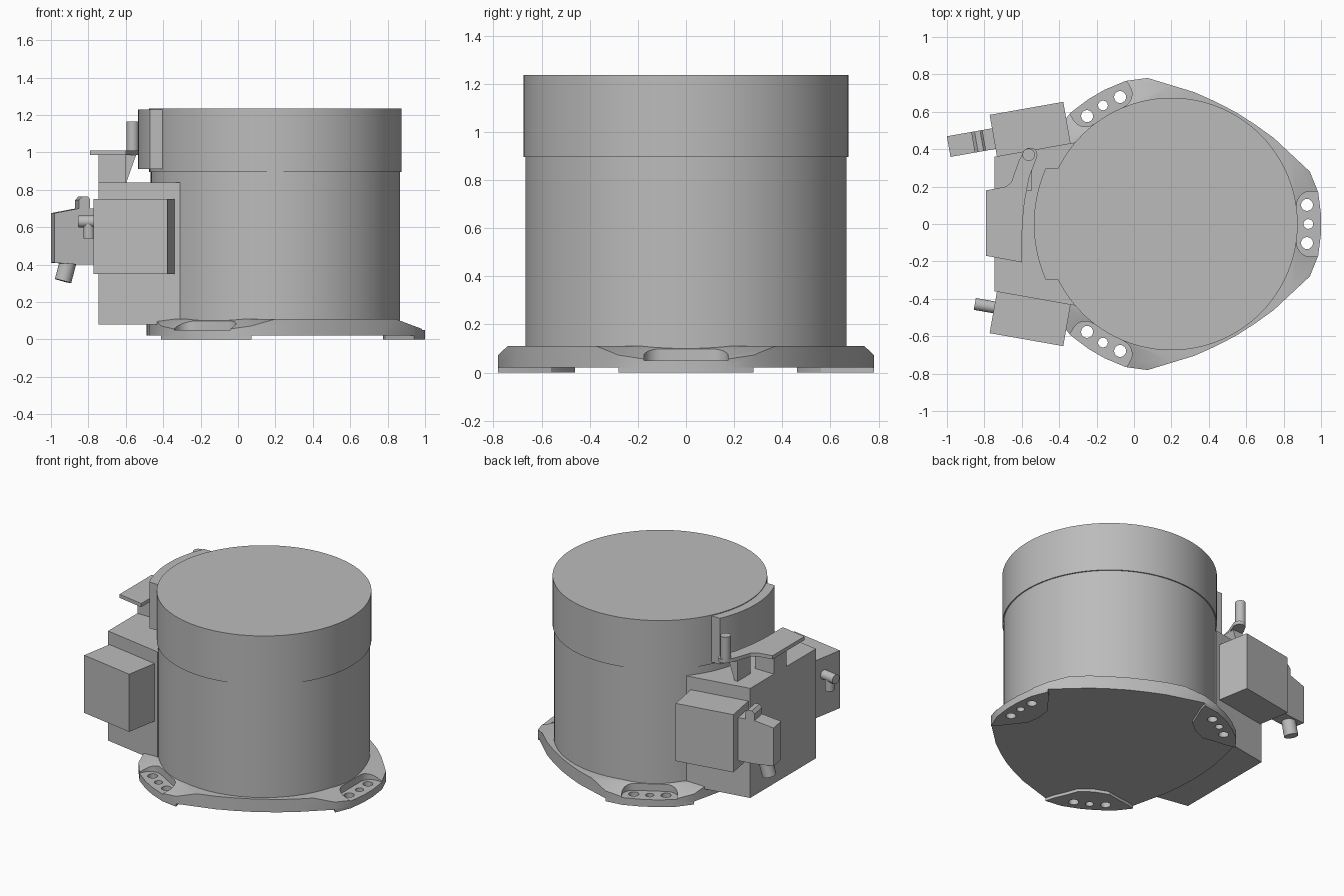
import bpy, bmesh
from math import radians, cos, sin
from mathutils import Matrix, Vector

cube = bpy.data.objects.get("Cube")
if cube:
    bpy.data.objects.remove(cube, do_unlink=True)

grey = bpy.data.materials.new("plain grey")
grey.use_nodes = True
colour = (0.5, 0.5, 0.5, 1)
grey.diffuse_color = colour
grey.node_tree.nodes["Principled BSDF"].inputs["Base Color"].default_value = colour

UPRIGHT = Matrix.Rotation(radians(90), 4, 'X')   # draws a profile in x and z


def move(x, y=0, z=0):
    return Matrix.Translation((x, y, z))


def turn(deg):
    return Matrix.Rotation(radians(deg), 4, 'Z')


def arc(cx, cy, r, a0, a1, n):
    angles = [radians(a0 + (a1 - a0) * i / n) for i in range(n + 1)]
    return [(cx + r * cos(a), cy + r * sin(a)) for a in angles]


def prism(name, pts, low, high, place=Matrix()):
    """Extrude an outline between two heights."""
    bm = bmesh.new()
    bottom = [bm.verts.new(place @ Vector((x, y, low))) for x, y in pts]
    top = [bm.verts.new(place @ Vector((x, y, high))) for x, y in pts]
    bm.faces.new(bottom)
    bm.faces.new(top)
    for i in range(len(pts)):
        j = (i + 1) % len(pts)
        bm.faces.new((bottom[i], bottom[j], top[j], top[i]))
    bmesh.ops.recalc_face_normals(bm, faces=bm.faces)
    mesh = bpy.data.meshes.new(name)
    bm.to_mesh(mesh)
    bm.free()
    mesh.materials.append(grey)
    obj = bpy.data.objects.new(name, mesh)
    bpy.context.collection.objects.link(obj)
    return obj


def rect(x0, x1, y0, y1):
    return [(x0, y0), (x1, y0), (x1, y1), (x0, y1)]


def disc(r, n=32):
    return arc(0, 0, r, 0, 360 - 360 / n, n - 1)


def rod(name, start, end, r, place=Matrix()):
    start, end = Vector(start), Vector(end)
    aim = (end - start).to_track_quat('Z', 'Y').to_matrix().to_4x4()
    return prism(name, disc(r), 0, (end - start).length,
                 place @ Matrix.Translation(start) @ aim)


def cut(obj, cutter):
    mod = obj.modifiers.new("cut", 'BOOLEAN')
    mod.operation, mod.solver, mod.object = 'DIFFERENCE', 'EXACT', cutter
    bpy.context.view_layer.objects.active = obj
    bpy.ops.object.modifier_apply(modifier=mod.name)
    bpy.data.objects.remove(cutter, do_unlink=True)


# Main drum and its wider cap
axis = move(0.2)
prism("drum", disc(0.667, 96), 0.09, 0.897, axis)
prism("cap", disc(0.675, 96), 0.895, 1.235, axis)

# Curved guard on the cap
prism("cap_guard", arc(0.2, 0, 0.735, 155.9, 204.1, 24) + [(-0.35, -0.3), (-0.35, 0.3)],
      0.91, 1.23)

# Three-lobed base plate with sloped feet, pockets, pads and bolt holes
lobe = [(0.74, -0.28), (0.785, -0.17), (0.8, -0.05), (0.8, 0.05), (0.785, 0.17), (0.74, 0.28)]
lobe += [(r * cos(radians(a)), r * sin(radians(a)))
         for a, r in ((40, 0.715), (50, 0.695), (60, 0.69), (70, 0.695), (80, 0.715))]
outline = []
for k in range(3):
    outline += [(turn(120 * k) @ Vector((x, y, 0))).xy[:] for x, y in lobe]
base = prism("base_plate", outline, 0.02, 0.11, axis)

slope = [(0.6, 0.125), (0.85, 0.031), (0.85, 0.2), (0.6, 0.2)]
pocket = ([(0.9, 0.175)] + arc(0.745, 0.1, 0.075, 90, 180, 8)
          + arc(0.745, -0.1, 0.075, 180, 270, 8) + [(0.9, -0.175)])
pad_shape = lobe[:6] + [(0.7, 0.24), (0.64, 0.16), (0.59, 0.1), (0.575, 0),
                        (0.59, -0.1), (0.64, -0.16), (0.7, -0.24)]
for k in range(3):
    place = axis @ turn(120 * k)
    cut(base, prism("slope_cutter", slope, -0.5, 0.5, place @ UPRIGHT))
    cut(base, prism("pocket_cutter", pocket, 0.05, 0.2, place))
    pad = prism("foot_pad", pad_shape, 0, 0.02, place)
    for x, y, r in ((0.725, -0.102, 0.032), (0.732, 0, 0.026), (0.725, 0.102, 0.032)):
        for part in (base, pad):
            cut(part, prism("hole_cutter", disc(r, 24), -0.1, 0.2, place @ move(x, y)))

# Housing on the side of the drum, flaring towards it
prism("side_housing", [(-0.745, -0.36), (-0.31, -0.437), (-0.31, 0.437), (-0.745, 0.36)],
      0.08, 0.84)

# Angled boxes on both flanks of the housing
flank = {s: move(-0.555, 0.505 * s) @ turn(10 * s) for s in (1, -1)}
for s, name in ((1, "back_box"), (-1, "front_box")):
    prism(name, rect(-0.2, 0.2, *sorted((-0.12 * s, 0.115 * s))), 0.35, 0.75, flank[s])

# Plug with latch and cable gland on the back box
plug = [(-0.195, 0.40), (-0.195, 0.70), (-0.252, 0.70), (-0.252, 0.75), (-0.265, 0.765),
        (-0.295, 0.765), (-0.313, 0.745), (-0.313, 0.70), (-0.445, 0.675),
        (-0.445, 0.41), (-0.313, 0.40)]
prism("plug", plug, -0.042, 0.07, flank[1] @ UPRIGHT)
rod("cable_gland", (-0.36, -0.015, 0.42), (-0.389, -0.015, 0.312), 0.045, flank[1])

# Small tee fitting on the front box
rod("tee_nozzle", (-0.19, 0.025, 0.63), (-0.305, 0.025, 0.63), 0.032, flank[-1])
rod("tee_stem", (-0.25, 0.025, 0.54), (-0.25, 0.025, 0.63), 0.029, flank[-1])

# Lever plate with its post, gusset and pin
lever = ([(-0.79, 0.18), (-0.79, -0.17), (-0.6, -0.205), (-0.597, 0.0), (-0.585, 0.12),
          (-0.56, 0.25)] + arc(-0.555, 0.37, 0.038, -20, 160, 10)
         + [(-0.615, 0.34), (-0.64, 0.27), (-0.655, 0.225), (-0.685, 0.2)])
prism("lever_plate", lever, 0.985, 1.01)
prism("lever_post", rect(-0.745, -0.6, -0.04, 0.1), 0.83, 0.986)
prism("lever_gusset", [(-0.62, 0.83), (-0.6, 0.83), (-0.545, 0.986), (-0.62, 0.986)],
      -0.32, -0.18, UPRIGHT)
rod("lever_pin", (-0.563, 0.37, 1.0), (-0.563, 0.37, 1.165), 0.033)

# Smooth the round walls, keep the edges sharp
for obj in bpy.context.collection.objects:
    if obj.type == 'MESH' and obj.data.materials and obj.data.materials[0] == grey:
        bpy.ops.object.select_all(action='DESELECT')
        obj.select_set(True)
        bpy.context.view_layer.objects.active = obj
        bpy.ops.object.shade_smooth_by_angle(angle=radians(25))
